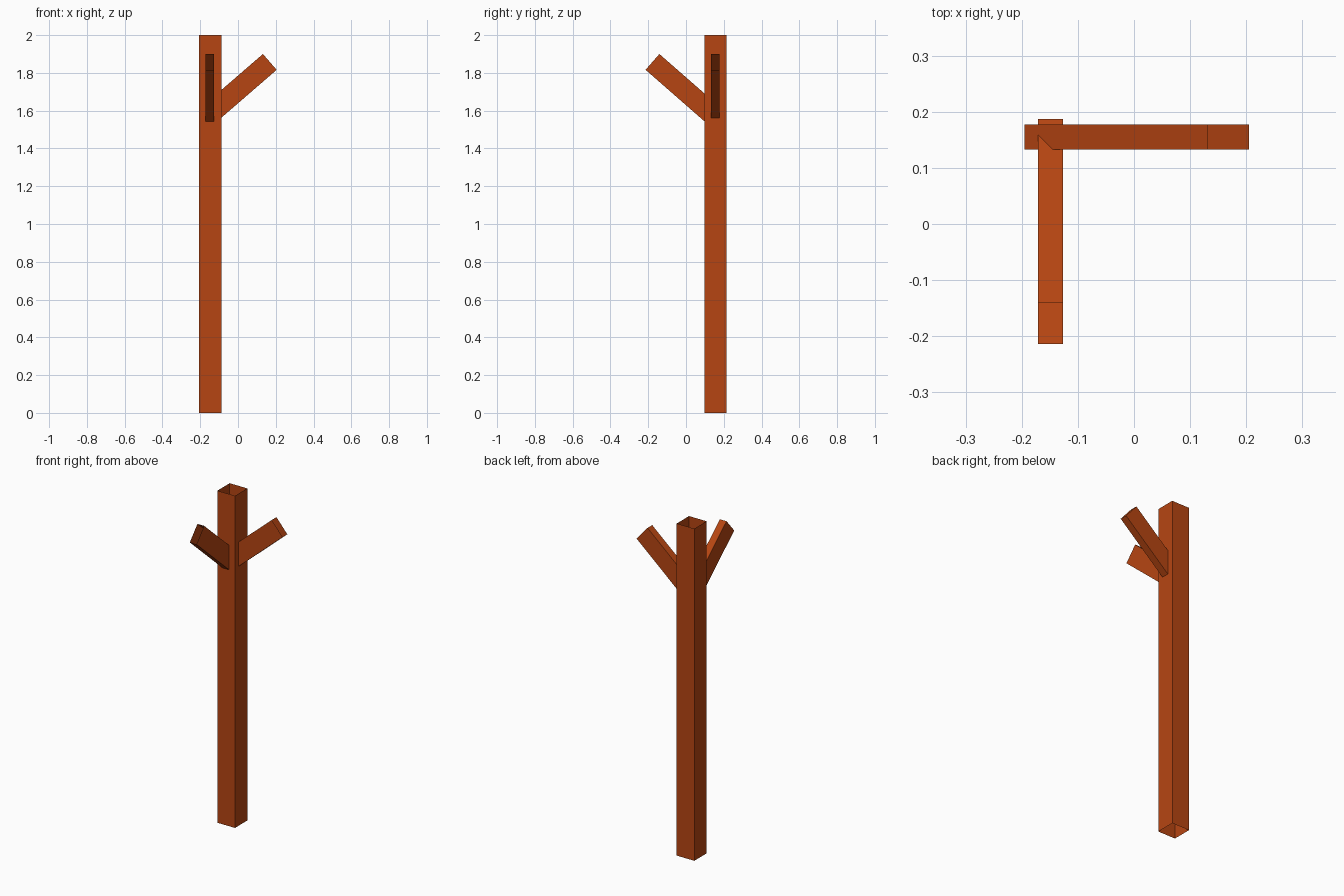
import bpy, bmesh
from mathutils import Vector

if "Cube" in bpy.data.objects:
    bpy.data.objects.remove(bpy.data.objects["Cube"])

mat = bpy.data.materials.new("rust_orange_wood")
mat.diffuse_color = (0.47, 0.06, 0.006, 1)
mat.use_nodes = True
mat.node_tree.nodes["Principled BSDF"].inputs["Base Color"].default_value = mat.diffuse_color


def open_tube(name, start, end, side, up):
    """Rectangular tube with open ends; side and up are half-size vectors."""
    start, end, side, up = map(Vector, (start, end, side, up))
    bm = bmesh.new()
    rings = []
    for c in (start, end):
        rings.append([bm.verts.new(c + a * side + b * up)
                      for a, b in ((-1, -1), (1, -1), (1, 1), (-1, 1))])
    for i in range(4):
        j = (i + 1) % 4
        f = bm.faces.new((rings[0][i], rings[0][j], rings[1][j], rings[1][i]))
        mid = f.calc_center_median() - (start + end) / 2
        f.normal_update()
        if f.normal.dot(mid) < 0:
            f.normal_flip()
    mesh = bpy.data.meshes.new(name)
    bm.to_mesh(mesh)
    bm.free()
    mesh.materials.append(mat)
    ob = bpy.data.objects.new(name, mesh)
    bpy.context.collection.objects.link(ob)
    return ob


# Upright post
PX, PY, R = -0.147, 0.156, 0.0585
open_tube("post", (PX, PY, 0), (PX, PY, 2), (R, 0, 0), (0, R, 0))


def brace(name, out, side, base, low, high):
    """Sloping brace; low/high are (distance along out, z) of the top edge."""
    out, side, base = Vector(out), Vector(side), Vector(base)
    z = Vector((0, 0, 1))
    a = base + out * low[0] + z * low[1]
    b = base + out * high[0] + z * high[1]
    d = (b - a).normalized()
    up = (z - d * d.z).normalized() * 0.0555
    open_tube(name, a - up, b - up, side * 0.0223, up)


# Two braces at right angles
brace("brace_right", (1, 0, 0), (0, 1, 0), (0, 0.155, 0),
      (-0.195, 1.617), (0.132, 1.90))
brace("brace_front", (0, -1, 0), (1, 0, 0), (-0.149, 0, 0),
      (-0.187, 1.613), (0.141, 1.90))
